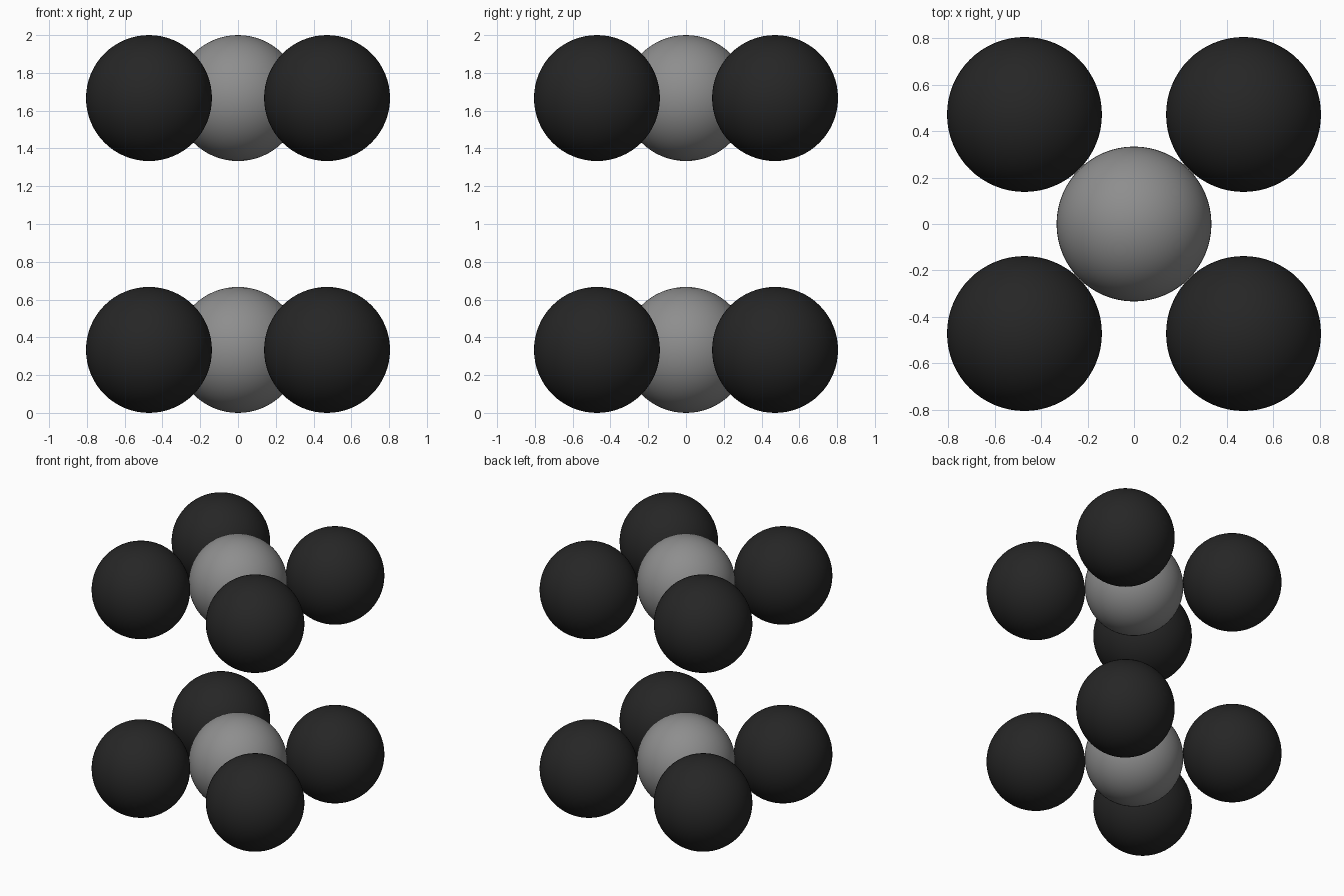
import bpy
import math

if "Cube" in bpy.data.objects:
    bpy.data.objects.remove(bpy.data.objects["Cube"])

R = 1 / 3                  # sphere radius
D = 2 * R / math.sqrt(2)   # diagonal offset so corner spheres touch the centre one


def material(name, value):
    mat = bpy.data.materials.new(name)
    mat.diffuse_color = (value, value, value, 1)
    mat.use_nodes = True
    mat.node_tree.nodes["Principled BSDF"].inputs["Base Color"].default_value = mat.diffuse_color
    return mat


black = material("black", 0.019)
grey = material("grey", 0.27)


def sphere(name, x, y, z, mat):
    bpy.ops.mesh.primitive_uv_sphere_add(segments=64, ring_count=32, radius=R, location=(x, y, z))
    obj = bpy.context.object
    obj.name = name
    obj.data.materials.append(mat)
    bpy.ops.object.shade_smooth()


# Two identical layers: a grey centre sphere with four black ones around it
for layer, z in (("lower", R), ("upper", 2 - R)):
    sphere(f"{layer}_centre_sphere", 0, 0, z, grey)
    for side, sx in (("left", -1), ("right", 1)):
        for end, sy in (("front", -1), ("back", 1)):
            sphere(f"{layer}_{end}_{side}_sphere", sx * D, sy * D, z, black)
